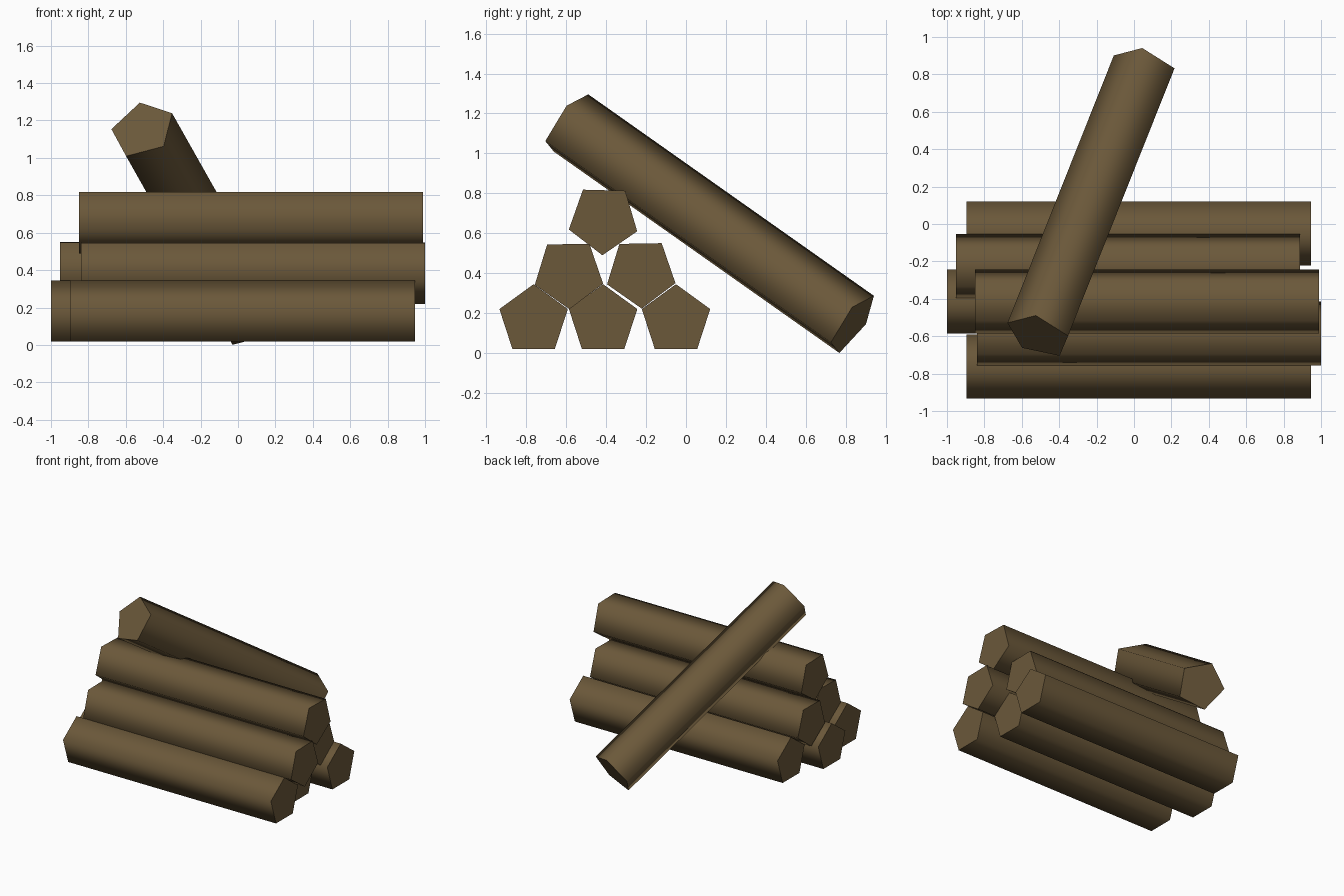
import bpy
import math
from mathutils import Matrix, Vector

cube = bpy.data.objects.get("Cube")
if cube:
    bpy.data.objects.remove(cube, do_unlink=True)

LENGTH, RADIUS = 1.84, 0.18

# Single bark colour
bark = bpy.data.materials.new("brown_wood")
bark.use_nodes = True
colour = (0.147, 0.098, 0.042, 1)
bark.diffuse_color = colour
shader = bark.node_tree.nodes["Principled BSDF"]
shader.inputs["Base Color"].default_value = colour
shader.inputs["Roughness"].default_value = 0.9


def add_log(name, centre, axis, corner):
    """Five-sided log along axis, with one corner pointing towards corner."""
    axis = Vector(axis).normalized()
    corner = Vector(corner)
    corner = (corner - axis * corner.dot(axis)).normalized()
    side = axis.cross(corner)
    bpy.ops.mesh.primitive_cylinder_add(vertices=5, radius=RADIUS, depth=LENGTH)
    log = bpy.context.object
    log.name = log.data.name = name
    # The primitive's first corner lies on its local +y
    turn = Matrix((-side, corner, axis)).transposed()
    log.matrix_world = Matrix.Translation(centre) @ turn.to_4x4()
    log.data.materials.append(bark)
    # Rounded bark, flat sawn ends
    for face in log.data.polygons:
        face.use_smooth = len(face.vertices) == 4
    for edge in log.data.edges:
        a, b = (log.data.vertices[i].co for i in edge.vertices)
        edge.use_edge_sharp = abs(a.z - b.z) < 0.01
    return log


# Stacked logs: name, x shift, y, z, corner direction, roll in degrees
stack = [
    ("bottom_front_log", 0.025, -0.763, 0.165, 1, 0),
    ("bottom_middle_log", -0.08, -0.415, 0.165, 1, 0),
    ("bottom_back_log", 0.025, -0.05, 0.165, 1, 0),
    ("middle_front_log", 0.08, -0.587, 0.4, -1, 1),
    ("middle_back_log", -0.033, -0.225, 0.403, -1, 1),
    ("top_log", 0.07, -0.414, 0.67, -1, -1.5),
]
for name, x, y, z, up, roll in stack:
    r = math.radians(roll)
    add_log(name, (x, y, z), (1, 0, 0), (0, -math.sin(r) * up, math.cos(r) * up))

# Log leaning over the back of the stack
lean = Vector((0.567, 1.425, -1.005))
start = Vector((-0.509, -0.594, 1.15))
add_log("leaning_log", start + lean / 2, lean, (-0.016, 0.104, 0.145))
